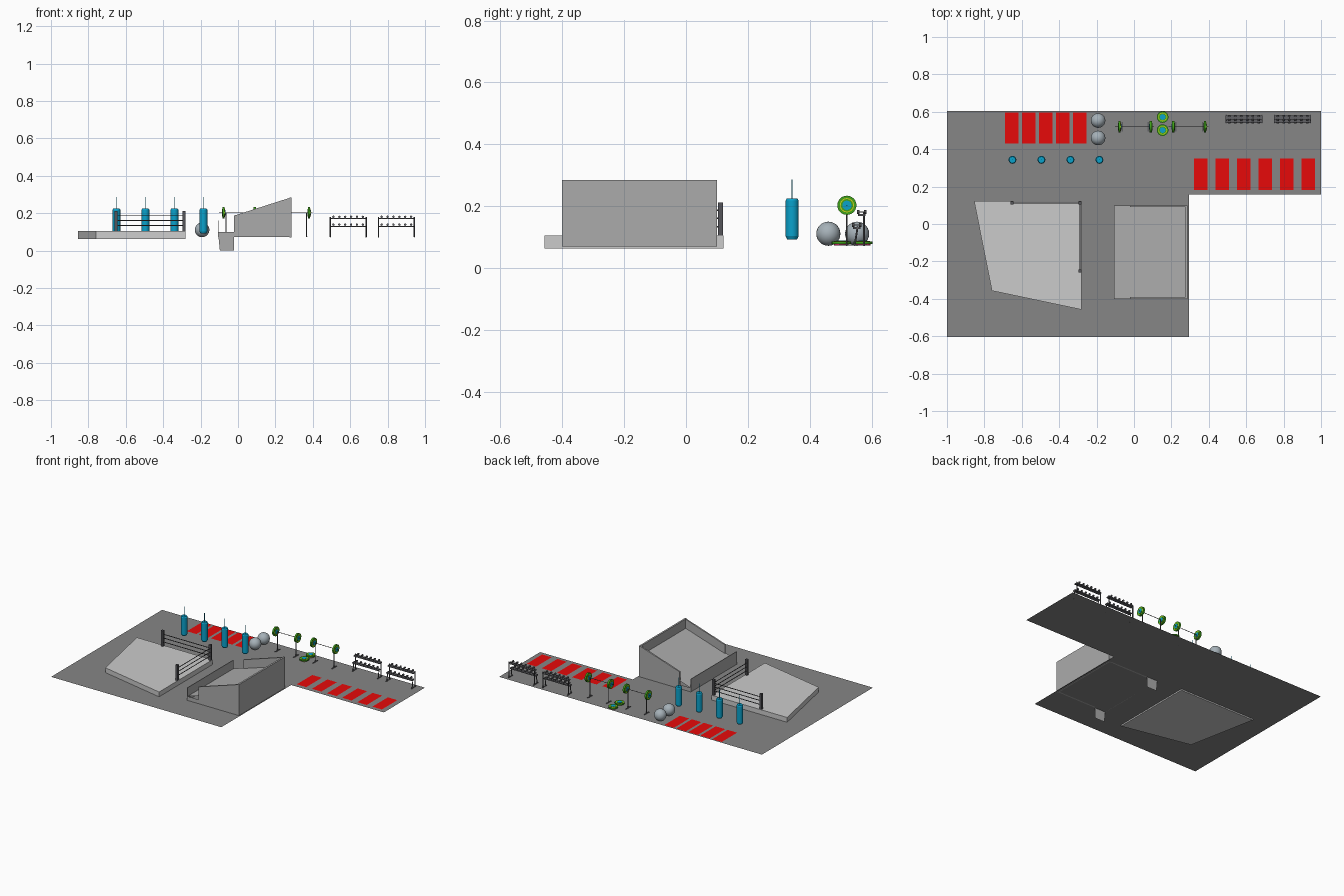
import bpy, bmesh, math
from mathutils import Vector

if "Cube" in bpy.data.objects:
    bpy.data.objects.remove(bpy.data.objects["Cube"])

F = 0.072  # floor level


def material(name, rgb):
    m = bpy.data.materials.new(name)
    m.diffuse_color = (*rgb, 1)
    m.use_nodes = True
    m.node_tree.nodes["Principled BSDF"].inputs["Base Color"].default_value = m.diffuse_color
    return m


RED = material("mat_red", (0.8, 0.003, 0.003))
BLUE = material("bag_blue", (0.003, 0.36, 0.6))
GREEN = material("plate_green", (0.05, 0.36, 0.01))
YELLOW = material("plate_yellow", (0.65, 0.65, 0.01))
MAGENTA = material("plate_red", (0.5, 0.02, 0.12))
FLOOR = material("floor_grey", (0.24, 0.24, 0.24))
WALL = material("wall_grey", (0.41, 0.41, 0.41))
STEEL = material("dark_steel", (0.12, 0.12, 0.13))
POST = material("post_dark", (0.09, 0.09, 0.1))
BALL = material("ball_grey", (0.38, 0.44, 0.48))


def finish(name, bm, mat=None, smooth=False):
    bmesh.ops.recalc_face_normals(bm, faces=bm.faces)
    me = bpy.data.meshes.new(name)
    bm.to_mesh(me)
    bm.free()
    if mat:
        me.materials.append(mat)
    ob = bpy.data.objects.new(name, me)
    bpy.context.collection.objects.link(ob)
    if smooth:
        bpy.context.view_layer.objects.active = ob
        ob.select_set(True)
        bpy.ops.object.shade_smooth_by_angle(angle=math.radians(40))
        ob.select_set(False)
    return ob


def prism(name, pts, vec=None, mat=None):
    """Polygon, optionally extruded along vec."""
    bm = bmesh.new()
    face = bm.faces.new([bm.verts.new(p) for p in pts])
    if vec:
        r = bmesh.ops.extrude_face_region(bm, geom=[face], use_keep_orig=True)
        verts = [g for g in r["geom"] if isinstance(g, bmesh.types.BMVert)]
        bmesh.ops.translate(bm, verts=verts, vec=vec)
    return finish(name, bm, mat)


def sheet(name, x0, y0, x1, y1, z, mat):
    return prism(name, [(x0, y0, z), (x1, y0, z), (x1, y1, z), (x0, y1, z)], None, mat)


def box(name, a, b, mat=None):
    x, y, z = a
    pts = [(x, y, z), (b[0], y, z), (b[0], b[1], z), (x, b[1], z)]
    return prism(name, pts, (0, 0, b[2] - z), mat)


def rod(name, a, b, r, mat=None, n=8, r2=None):
    """Cylinder or cone between two points."""
    a, b = Vector(a), Vector(b)
    bm = bmesh.new()
    bmesh.ops.create_cone(bm, cap_ends=True, segments=n, radius1=r,
                          radius2=r if r2 is None else r2, depth=(b - a).length)
    rot = Vector((0, 0, 1)).rotation_difference(b - a).to_matrix()
    bmesh.ops.rotate(bm, verts=bm.verts, matrix=rot)
    bmesh.ops.translate(bm, verts=bm.verts, vec=(a + b) / 2)
    return finish(name, bm, mat, True)


# L-shaped floor
prism("floor", [(-1, -.603, F), (.295, -.603, F), (.295, .157, F),
                (1, .157, F), (1, .603, F), (-1, .603, F)], None, FLOOR)

# boxing ring: slab, posts, ropes
prism("ring_platform", [(-.855, .122, .063), (-.76, -.357, .063),
                        (-.28, -.458, .063), (-.28, .122, .063)], (0, 0, .042))
posts = [(-.652, .112), (-.288, .112), (-.288, -.25)]
for x, y in posts:
    box("ring_post", (x - .008, y - .008, .105), (x + .008, y + .008, .212), POST)
for p, q in zip(posts, posts[1:]):
    for z in (.134, .161, .187):
        rod("ring_rope", (*p, z), (*q, z), .0025, POST, 6)

# sloping pit: side walls, high end wall, low entry wall, ramp, end plates
for y in (-.4, .09):
    prism("pit_side_wall", [(-.022, y, F), (.285, y, F), (.285, y, .285),
                            (-.022, y, .187)], (0, .01, 0), WALL)
for y in (-.4, .1):
    prism("pit_end_plate", [(-.097, y, 0), (-.022, y, 0),
                            (-.022, y, .1), (-.107, y, .1)], None, WALL)
box("pit_high_wall", (.275, -.4, .07), (.287, .1, .285), WALL)
box("pit_entry_wall", (-.107, -.4, F), (-.103, .1, .16), WALL)
prism("pit_ramp", [(-.105, -.4, .1), (.28, -.4, .222),
                   (.28, .1, .222), (-.105, .1, .1)], None, WALL)

# exercise mats, two rows
for i in range(5):
    x = -.69 + .091 * i
    sheet("mat_left", x, .43, x + .072, .597, F + .002, RED)
for i in range(6):
    x = .32 + .115 * i
    sheet("mat_right", x, .182, x + .072, .35, F + .002, RED)

# hanging punch bags
for i in range(4):
    x, y = -.65 + .155 * i, .343
    rod("punch_bag", (x, y, .103), (x, y, .218), .021, BLUE, 24)
    rod("bag_bottom", (x, y, .093), (x, y, .103), .016, BLUE, 24, .021)
    rod("bag_top", (x, y, .218), (x, y, .225), .021, BLUE, 24, .017)
    rod("bag_chain", (x, y, .225), (x, y, .286), .002, BLUE, 6)

# exercise balls
for y in (.46, .553):
    bm = bmesh.new()
    bmesh.ops.create_uvsphere(bm, u_segments=24, v_segments=14, radius=.039)
    bmesh.ops.translate(bm, verts=bm.verts, vec=(-.192, y, F + .039))
    finish("exercise_ball", bm, BALL, True)


def plate(x, y, z, axis, t=.006):
    """Weight plate: nested coloured rings on an axis."""
    c, d = Vector((x, y, z)), Vector(axis)
    for i, (name, r, m) in enumerate((("plate_outer", .031, GREEN),
                                      ("plate_band", .023, YELLOW),
                                      ("plate_inner", .02, GREEN),
                                      ("plate_hub", .015, BLUE))):
        h = t + .001 * i
        rod(name, c - d * h, c + d * h, r, m, 24)


# barbells on stands
BY, BZ = .52, .203
for x0, x1 in ((-.077, .09), (.21, .38)):
    rod("barbell_bar", (x0 - .025, BY, BZ), (x1 + .018, BY, BZ), .0018, STEEL)
    for x, s in ((x0, 1), (x1, -1)):
        plate(x, BY, BZ, (1, 0, 0))
        px = x + s * .013
        rod("barbell_stand", (px, BY, F), (px, BY, BZ), .0025, STEEL)
        box("stand_foot", (px - .004, BY - .025, F + .001),
            (px + .004, BY + .025, F + .004), STEEL)

# spare plates stacked on the floor
for y in (.502, .572):
    rod("stacked_plate", (.153, y, F + .001), (.153, y, F + .006), .024, MAGENTA, 24)
    plate(.153, y, F + .01, (0, 0, 1), .004)

# dumbbell racks
for x0 in (.49, .748):
    x1 = x0 + .198
    for x in (x0 + .003, x1 - .003):
        rod("rack_leg", (x, .575, F), (x, .575, .18), .0035, STEEL)
        rod("rack_front_leg", (x, .545, F), (x, .555, .135), .003, STEEL)
        box("rack_foot", (x - .003, .537, F + .001), (x + .003, .585, F + .004), STEEL)
    for y, z in ((.552, .13), (.568, .172)):
        box("rack_shelf", (x0, y - .012, z - .004), (x1, y + .012, z + .003), STEEL)
        for i in range(6):
            x = x0 + .02 + i * .0315
            rod("dumbbell_handle", (x, y - .012, z + .009), (x, y + .012, z + .009),
                .002, STEEL, 6)
            for s in (-1, 1):
                rod("dumbbell_head", (x, y + s * .007, z + .009),
                    (x, y + s * .016, z + .009), .0065, STEEL)
